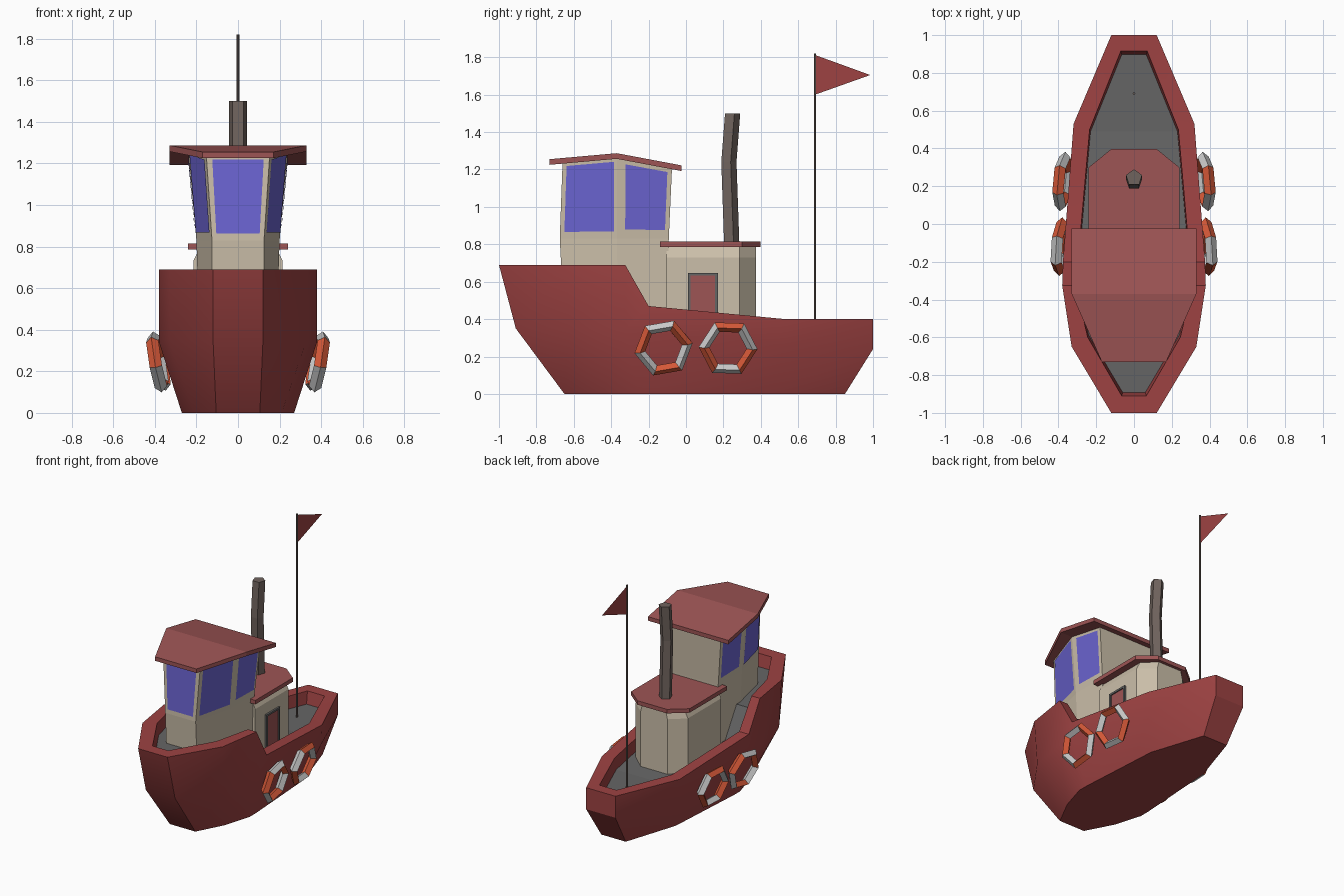
import bpy, math
from mathutils import Vector, Matrix

if "Cube" in bpy.data.objects:
    bpy.data.objects.remove(bpy.data.objects["Cube"])


def material(name, rgb):
    m = bpy.data.materials.new(name)
    m.diffuse_color = (*rgb, 1)
    m.use_nodes = True
    m.node_tree.nodes["Principled BSDF"].inputs["Base Color"].default_value = m.diffuse_color
    return m


RED = material("hull_red", (0.34, 0.055, 0.055))
ROOF = material("roof_red", (0.34, 0.09, 0.09))
CREAM = material("cream", (0.60, 0.52, 0.40))
BLUE = material("window_blue", (0.15, 0.13, 0.65))
DECK = material("deck_grey", (0.13, 0.13, 0.13))
PIPE = material("pipe_brown", (0.16, 0.125, 0.11))
ORANGE = material("orange", (0.68, 0.10, 0.04))
WHITE = material("pale_grey", (0.55, 0.55, 0.55))


def mesh(name, verts, faces, *mats, mirror=False):
    me = bpy.data.meshes.new(name)
    me.from_pydata([tuple(v) for v in verts], [], faces)
    for m in mats:
        me.materials.append(m)
    ob = bpy.data.objects.new(name, me)
    bpy.context.collection.objects.link(ob)
    if mirror:
        ob.modifiers.new("mirror", "MIRROR").use_mirror_merge = False
    return ob


def sym(half):
    """Close a right-hand bow-to-stern outline with its mirror image."""
    return list(half) + [(-x, y, z) for x, y, z in reversed(half)]


def cap(n, start=0):
    """Faces that fill a ring: strips across the boat, or one polygon."""
    if n % 2:
        return [tuple(start + i for i in range(n))]
    return [tuple(start + j for j in (i, i + 1, n - 2 - i, n - 1 - i))
            for i in range(n // 2 - 1)]


def loft(name, rings, mat, bottom=True, top=True):
    n = len(rings[0])
    faces = [(r * n + i, r * n + (i + 1) % n, (r + 1) * n + (i + 1) % n, (r + 1) * n + i)
             for r in range(len(rings) - 1) for i in range(n)]
    if bottom:
        faces += [f[::-1] for f in cap(n)]
    if top:
        faces += cap(n, (len(rings) - 1) * n)
    return mesh(name, [v for r in rings for v in r], faces, mat)


def level(outline, z):
    return sym([(x, y, z) for x, y in outline])


def box(name, lo, hi, mat):
    return loft(name, [[(lo[0], lo[1], z), (hi[0], lo[1], z), (hi[0], hi[1], z), (lo[0], hi[1], z)]
                       for z in (lo[2], hi[2])], mat)


# Hull: keel, chine, rail outside, rail inside, deck edge
keel = [(.105, -.65, 0), (.21, -.45, 0), (.27, -.25, 0), (.27, -.18, 0), (.23, .45, 0), (.10, .85, 0)]
chine = [(.12, -.91, .35), (.33, -.62, .35), (.38, -.325, .34), (.376, -.2, .33), (.32, .52, .26), (.12, 1, .24)]
rail = [(.12, -1, .69), (.33, -.65, .69), (.38, -.325, .69), (.376, -.2, .47), (.32, .53, .40), (.12, 1, .40)]
inner = [(.065, -.91, .69), (.245, -.60, .69), (.31, -.325, .69), (.297, -.2, .47), (.235, .5, .40), (.07, .915, .40)]
edge = [(x - .005, y * .98, z - .09) for x, y, z in inner]
hull = loft("hull", [sym(s) for s in (keel, chine, rail, inner, edge)], RED, top=False)
bpy.context.view_layer.objects.active = hull
hull.select_set(True)
bpy.ops.object.shade_smooth_by_angle(angle=math.radians(30))
hull.select_set(False)
mesh("deck", sym(edge), cap(12), DECK)

# Wheelhouse with flared walls
base = [(.125, -.65, .36), (.185, -.36, .36), (.185, -.105, .36)]
waist = [(.125, -.675, .83), (.20, -.37, .83), (.20, -.092, .83)]
head = [(.152, -.66, 1.235), (.235, -.37, 1.262), (.235, -.075, 1.205)]
loft("wheelhouse", [sym(s) for s in (base, waist, head)], CREAM)


def window(name, corners, u0, u1, v0, v1, mirror):
    """Pane lying just proud of a wall quad (corners run counter-clockwise)."""
    a, b, c, d = (Vector(p) for p in corners)
    out = (b - a).cross(d - a).normalized() * .004
    pts = [a.lerp(b, u).lerp(d.lerp(c, u), v) + out
           for u, v in ((u0, v0), (u1, v0), (u1, v1), (u0, v1))]
    mesh(name, pts, [(0, 1, 2, 3)], BLUE, mirror=mirror)


flip = lambda p: (-p[0], p[1], p[2])
window("front_window", (flip(waist[0]), waist[0], head[0], flip(head[0])), .09, .91, .08, .96, False)
window("side_window_fore", (waist[0], waist[1], head[1], head[0]), .08, .95, .09, .955, True)
window("side_window_aft", (waist[1], waist[2], head[2], head[1]), .16, .92, .12, .94, True)

# Peaked wheelhouse roof
peak = [(.17, -.73, 1.255), (.33, -.37, 1.287), (.33, -.025, 1.222)]
loft("wheelhouse_roof", [sym([(x, y, z - .03) for x, y, z in peak]), sym(peak)], ROOF)

# Aft cabin and its flat roof
cabin = [(.215, -.105), (.215, .285), (.11, .375)]
cabin_top = [(.185, -.105), (.185, .285), (.095, .375)]
loft("aft_cabin", [level(cabin, .30), level(cabin, .73), level(cabin_top, .79)], CREAM)
eaves = [(.24, -.14), (.24, .30), (.12, .397)]
loft("aft_cabin_roof", [level(eaves, .785), level(eaves, .815)], ROOF)

# Door on the right side only
box("door", (.20, .02, .33), (.220, .16, .635), ROOF)
for y in (.01, .155):
    box("door_jamb", (.20, y, .33), (.228, y + .015, .632), DECK)
box("door_lintel", (.20, .01, .632), (.228, .17, .646), DECK)

# Bent five-sided chimney
loft("chimney", [[(.045 * math.cos(a), y + .045 * math.sin(a), z)
                  for a in (math.pi / 2 + k * math.tau / 5 for k in range(5))]
                 for y, z in ((.24, .81), (.225, 1.24), (.245, 1.50))], PIPE)

# Flag and pole
loft("flagpole", [[(.007 * math.cos(k * math.tau / 6), .69 + .007 * math.sin(k * math.tau / 6), z)
                   for k in range(6)] for z in (.30, 1.82)], PIPE)
mesh("flag", [(0, .69, 1.60), (0, .985, 1.705), (0, .69, 1.812)], [(0, 1, 2)], RED)


def life_ring(name, centre, turn, shift):
    """Hexagonal ring, diamond section, alternating colours, leaning with the hull."""
    lean = (Matrix.Translation(centre) @ Matrix.Rotation(math.radians(5), 4, "Z")
            @ Matrix.Rotation(math.radians(10), 4, "Y"))
    verts = []
    for k in range(6):
        a = math.radians(60 * k + turn)
        for r, x in ((.158, 0), (.13, .03), (.10, 0), (.13, -.03)):
            verts.append(lean @ Vector((x, r * math.cos(a), r * math.sin(a))))
    faces = [(k * 4 + j, (k + 1) % 6 * 4 + j, (k + 1) % 6 * 4 + (j + 1) % 4, k * 4 + (j + 1) % 4)
             for k in range(6) for j in range(4)]
    ob = mesh(name, verts, faces, ORANGE, WHITE, mirror=True)
    for i, p in enumerate(ob.data.polygons):
        p.material_index = (i // 4 + shift) % 2


life_ring("life_ring_aft", (.378, .225, .245), -2, 1)
life_ring("life_ring_fore", (.388, -.12, .245), 10, 0)
